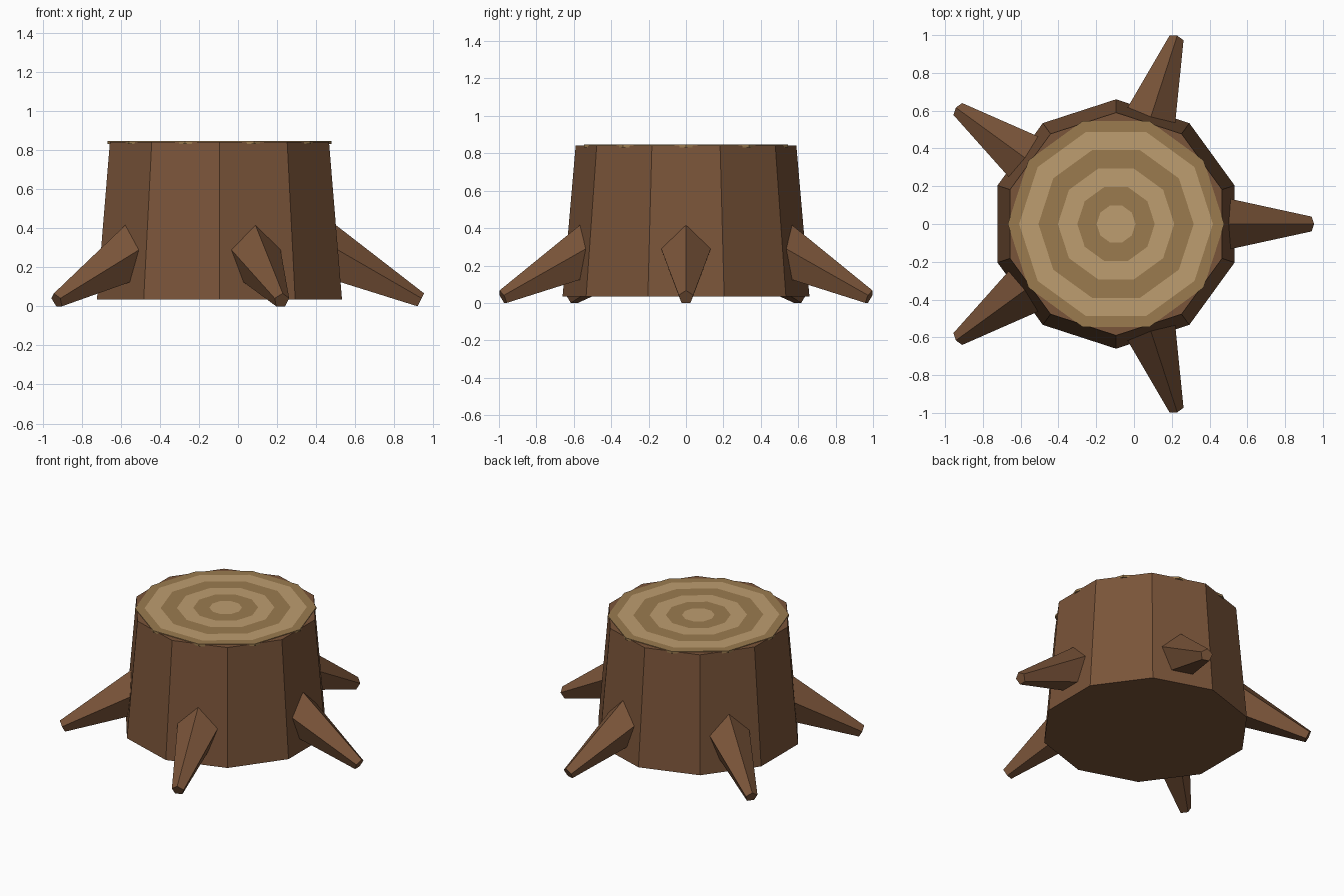
import bpy, bmesh
from math import sin, cos, radians, tau, pi
from mathutils import Vector

cube = bpy.data.objects.get("Cube")
if cube:
    bpy.data.objects.remove(cube, do_unlink=True)


def material(name, color):
    m = bpy.data.materials.new(name)
    m.use_nodes = True
    m.diffuse_color = (*color, 1)
    m.node_tree.nodes["Principled BSDF"].inputs["Base Color"].default_value = (*color, 1)
    return m


bark = material("bark", (0.195, 0.089, 0.041))
light_wood = material("light_wood", (0.515, 0.337, 0.162))
dark_wood = material("dark_wood", (0.328, 0.198, 0.078))

CENTER_X = -0.095


def finish(name, bm, *mats):
    bmesh.ops.recalc_face_normals(bm, faces=bm.faces)
    mesh = bpy.data.meshes.new(name)
    bm.to_mesh(mesh)
    bm.free()
    for m in mats:
        mesh.materials.append(m)
    obj = bpy.data.objects.new(name, mesh)
    bpy.context.collection.objects.link(obj)
    obj.location.x = CENTER_X
    return obj


def polygon(bm, sides, radius, center, u, v, start=0.0):
    """Ring of vertices in the plane spanned by u and v."""
    angles = [start + tau * i / sides for i in range(sides)]
    return [bm.verts.new(center + radius * (u * cos(a) + v * sin(a))) for a in angles]


def bridge(bm, a, b):
    n = len(a)
    return [bm.faces.new((a[i], a[(i + 1) % n], b[(i + 1) % n], b[i])) for i in range(n)]


def frustum(name, sides, r1, c1, r2, c2, u, v, start, mat):
    bm = bmesh.new()
    a = polygon(bm, sides, r1, c1, u, v, start)
    b = polygon(bm, sides, r2, c2, u, v, start)
    bridge(bm, a, b)
    bm.faces.new(a)
    bm.faces.new(b)
    return finish(name, bm, mat)


X, Y, Z = Vector((1, 0, 0)), Vector((0, 1, 0)), Vector((0, 0, 1))

# Tapered ten-sided trunk
frustum("trunk", 10, 0.66, Z * 0.035, 0.59, Z * 0.842, X, Y, pi / 2, bark)

# Cut top with alternating growth rings and a short rim
bm = bmesh.new()
previous = polygon(bm, 10, 0.103, Z * 0.846, X, Y)
bm.faces.new(previous)
for i, radius in enumerate((0.205, 0.308, 0.411, 0.513, 0.573)):
    ring = polygon(bm, 10, radius, Z * 0.846, X, Y)
    for face in bridge(bm, previous, ring):
        face.material_index = (i + 1) % 2
    previous = ring
rim = polygon(bm, 10, 0.573, Z * 0.831, X, Y)
for face in bridge(bm, previous, rim) + [bm.faces.new(rim)]:
    face.material_index = 1
finish("growth_rings", bm, light_wood, dark_wood)

# Five pentagonal roots sloping down and outward
tilt = radians(26.5)
length = 0.65
for i in range(5):
    a = tau * i / 5
    out = Vector((cos(a), sin(a), 0))
    side = Vector((-sin(a), cos(a), 0))
    axis = out * cos(tilt) - Z * sin(tilt)
    up = out * sin(tilt) + Z * cos(tilt)
    tip = out * 1.03 + Z * 0.03
    frustum(f"root_{i + 1}", 5, 0.17, tip - axis * length, 0.041, tip, up, side, 0, bark)
